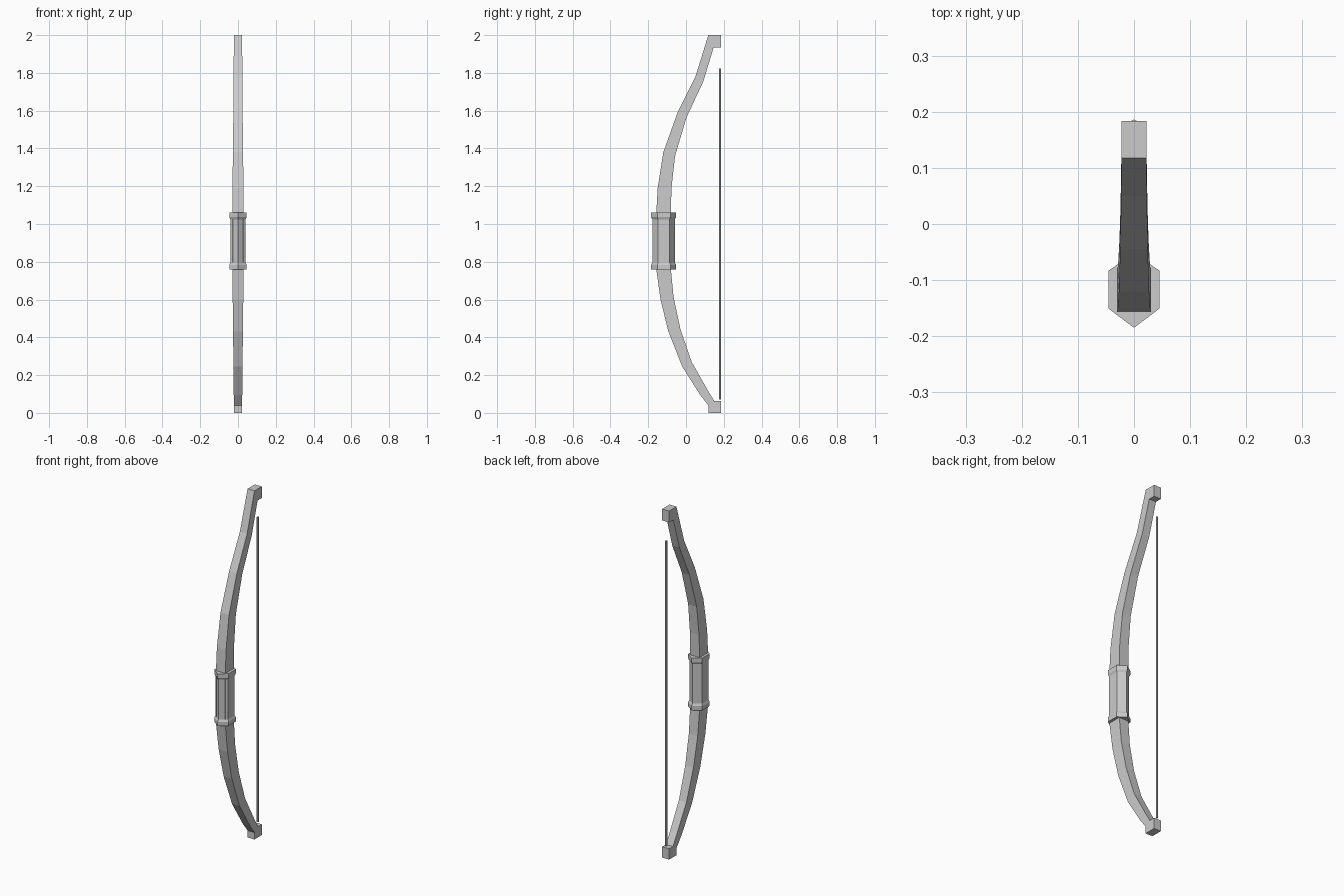
import bpy, bmesh


def loft(name, rings):
    """Skin a list of closed vertex rings and cap both ends."""
    bm = bmesh.new()
    loops = [[bm.verts.new(p) for p in ring] for ring in rings]
    n = len(loops[0])
    for a, b in zip(loops, loops[1:]):
        for i in range(n):
            j = (i + 1) % n
            bm.faces.new((a[i], a[j], b[j], b[i]))
    bm.faces.new(loops[0])
    bm.faces.new(loops[-1])
    bmesh.ops.recalc_face_normals(bm, faces=bm.faces[:])
    mesh = bpy.data.meshes.new(name)
    bm.to_mesh(mesh)
    bm.free()
    obj = bpy.data.objects.new(name, mesh)
    bpy.context.collection.objects.link(obj)
    return obj


# Bow stave: front (y, z), back (y, z), half width; square nocks at both ends
stations = [
    (0.184, 0.000, 0.184, 0.062, 0.022),
    (0.118, 0.000, 0.155, 0.062, 0.022),
    (0.118, 0.040, 0.150, 0.062, 0.022),
    (0.075, 0.095, 0.115, 0.120, 0.0225),
    (-0.020, 0.245, 0.030, 0.270, 0.024),
    (-0.093, 0.430, -0.030, 0.445, 0.026),
    (-0.135, 0.600, -0.066, 0.615, 0.028),
    (-0.157, 0.760, -0.080, 0.760, 0.030),
    (-0.157, 1.060, -0.080, 1.060, 0.030),
    (-0.150, 1.190, -0.077, 1.190, 0.029),
    (-0.120, 1.380, -0.058, 1.360, 0.027),
    (-0.045, 1.590, 0.003, 1.565, 0.0245),
    (0.050, 1.780, 0.092, 1.755, 0.023),
    (0.118, 2.000, 0.146, 1.934, 0.022),
    (0.184, 2.000, 0.184, 1.934, 0.022),
]
loft("bow_stave", [
    [(-w, fy, fz), (w, fy, fz), (w, by, bz), (-w, by, bz)]
    for fy, fz, by, bz, w in stations
])

# Hexagonal grip with a raised collar at each end
hexagon = [(0, -0.185), (0.045, -0.151), (0.045, -0.083),
           (0, -0.052), (-0.045, -0.083), (-0.045, -0.151)]
mid_y = -0.1185


def hex_ring(z, s):
    return [(x * s, mid_y + (y - mid_y) * s, z) for x, y in hexagon]


loft("grip", [hex_ring(z, s) for z, s in (
    (0.760, 1), (0.784, 1), (0.796, 0.89),
    (1.024, 0.89), (1.036, 1), (1.060, 1))])

# Bowstring
bpy.ops.mesh.primitive_cylinder_add(vertices=8, radius=0.006, depth=1.75,
                                    location=(0, 0.18, 0.947))
bpy.context.object.name = "bowstring"
